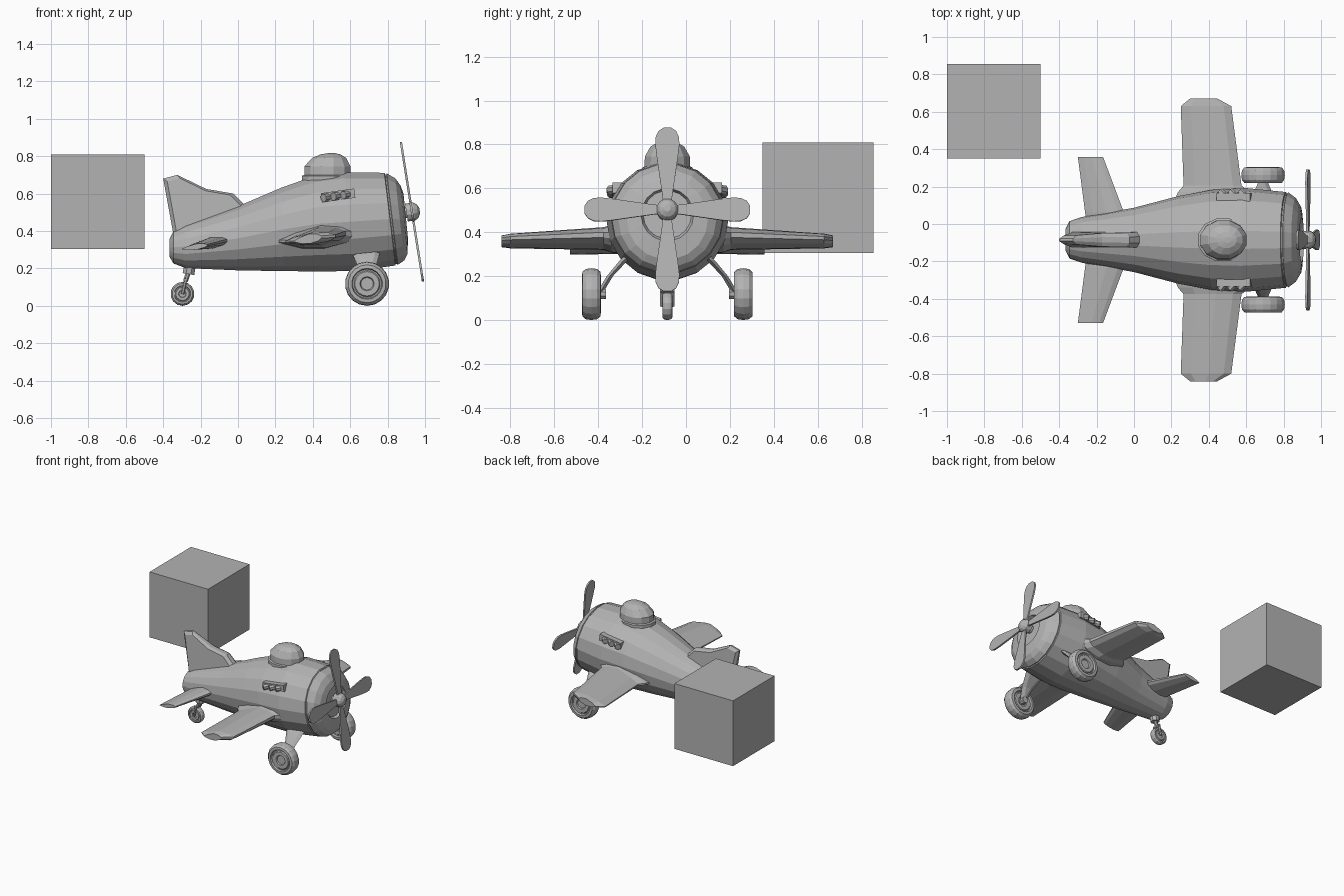
import bpy, bmesh, math
from mathutils import Vector, Matrix

if "Cube" in bpy.data.objects:
    bpy.data.objects.remove(bpy.data.objects["Cube"])

YC = -0.085                                   # centreline of the aeroplane
grey = bpy.data.materials.new("plain grey")
grey.diffuse_color = (0.45, 0.45, 0.45, 1)
grey.use_nodes = True
grey.node_tree.nodes["Principled BSDF"].inputs["Base Color"].default_value = grey.diffuse_color


def finish(name, bm, smooth=None):
    bmesh.ops.recalc_face_normals(bm, faces=bm.faces)
    me = bpy.data.meshes.new(name)
    bm.to_mesh(me)
    bm.free()
    me.materials.append(grey)
    ob = bpy.data.objects.new(name, me)
    bpy.context.collection.objects.link(ob)
    if smooth:
        me.shade_smooth()
        me.set_sharp_from_angle(angle=math.radians(smooth))
    return ob


def loft(bm, rings, closed=False):
    """Skin a list of point rings; cap the ends unless it closes on itself."""
    vs = [[bm.verts.new(p) for p in r] for r in rings]
    n = len(vs[0])
    pairs = list(zip(vs, vs[1:])) + ([(vs[-1], vs[0])] if closed else [])
    for a, b in pairs:
        for i in range(n):
            j = (i + 1) % n
            bm.faces.new((a[i], a[j], b[j], b[i]))
    if not closed:
        bm.faces.new(vs[0])
        bm.faces.new(vs[-1])


def lathe(bm, profile, n, place):
    """Spin (along, radius) points round local z, moved by matrix place."""
    loft(bm, [[place @ Vector((r * math.cos(t), r * math.sin(t), h))
               for t in (2 * math.pi * (i + .5) / n for i in range(n))]
              for h, r in profile])


def tube(bm, a, b, r, n=8):
    a, b = Vector(a), Vector(b)
    rot = (b - a).to_track_quat('Z', 'Y').to_matrix().to_4x4()
    lathe(bm, [(0, r), ((b - a).length, r)], n, Matrix.Translation(a) @ rot)


# Fuselage: x, top z, bottom z, half width, backward lean
stations = [(-.365, .36, .26, .06, 0), (-.345, .40, .225, .10, 0),
            (-.28, .435, .2, .122, 0), (0, .535, .187, .172, 0),
            (.24, .635, .182, .235, .04), (.42, .695, .18, .268, .08),
            (.60, .718, .182, .277, .12), (.812, .715, .212, .256, .12),
            (.815, .707, .220, .248, .12), (.822, .707, .220, .248, .12),
            (.825, .712, .215, .254, .12), (.865, .685, .24, .224, .11),
            (.888, .645, .275, .185, .1), (.897, .60, .36, .12, .1),
            (.877, .59, .37, .11, .1)]
bm = bmesh.new()
rings = []
for x, zt, zb, ry, lean in stations:
    zc, rz = (zt + zb) / 2, (zt - zb) / 2
    rings.append([(x - lean * rz * math.sin(t), YC + ry * math.cos(t), zc + rz * math.sin(t))
                  for t in (math.pi * i / 9 for i in range(18))])
loft(bm, rings)
finish("fuselage", bm)

# Canopy: height, x half size, y half size, centre x
bm = bmesh.new()
loft(bm, [[(cx + rx * math.cos(t), YC + ry * math.sin(t), z)
           for t in (math.pi * (i + .5) / 6 for i in range(12))]
          for z, rx, ry, cx in [(.62, .138, .118, .475), (.695, .138, .118, .475),
                                (.70, .128, .108, .478), (.745, .128, .106, .478),
                                (.79, .095, .08, .487), (.81, .055, .045, .495),
                                (.816, .02, .016, .5)]])
finish("canopy", bm)


def airfoil(y, le, te, z_le, z_te, th):
    """Closed eight-point section from leading to trailing edge."""
    pts = []
    for f, h in [(0, .12), (.15, .38), (.45, .55), (.8, .3), (1, .06),
                 (1, -.06), (.7, -.4), (.4, -.5), (.1, -.35), (0, -.12)]:
        pts.append(Vector((le + (te - le) * f, YC + y, z_le + (z_te - z_le) * f + th * h)))
    return pts


# Wings and tailplanes, mirrored about the centreline
surfaces = {
    "wing": [(.17, .63, .20, .385, .345, .13), (.255, .62, .235, .385, .345, .12),
             (.29, .575, .265, .388, .346, .098), (.715, .52, .25, .373, .342, .062),
             (.756, .445, .30, .368, .345, .05)],
    "tailplane": [(.06, -.03, -.25, .35, .315, .06), (.15, -.055, -.262, .35, .315, .058),
                  (.443, -.165, -.30, .325, .303, .03)]}
for name, secs in surfaces.items():
    for side, label in ((1, "left"), (-1, "right")):
        bm = bmesh.new()
        loft(bm, [airfoil(side * s[0], *s[1:]) for s in secs])
        finish(f"{label}_{name}", bm)

# Tail fin: side outline with a thickness that shrinks upwards
outline = [(-.40, .68, .01), (-.325, .70, .012), (-.17, .625, .024), (-.025, .60, .026),
           (.04, .535, .03), (.04, .48, .03), (-.25, .36, .045), (-.345, .38, .03)]
bm = bmesh.new()
inner = [(x * .9 - .018, z * .9 + .052, t + .012) for x, z, t in outline]
loft(bm, [[(x, YC - t, z) for x, z, t in inner], [(x, YC - t * .6, z) for x, z, t in outline],
          [(x, YC + t * .6, z) for x, z, t in outline], [(x, YC + t, z) for x, z, t in inner]])
finish("tail_fin", bm)


def wheel(name, x, y, z, r, w, n=18):
    """Rounded tyre with a recessed hub on both sides."""
    half = [(.32, .0), (.32, .28), (.42, .32), (.42, .55), (.34, .6), (.34, .66),
            (.5, .7), (.48, .86), (.3, .97)]
    prof = [(-h * w, max(q, .02) * r) for h, q in half] + [(0, r)]
    prof += [(h * w, max(q, .02) * r) for h, q in reversed(half)]
    bm = bmesh.new()
    lathe(bm, prof, n, Matrix.Translation((x, y, z)) @ Matrix.Rotation(math.pi / 2, 4, 'X'))
    finish(name, bm)


# Landing gear
for s, label in ((1, "left"), (-1, "right")):
    wheel(f"{label}_main_wheel", .69, YC + s * .346, .118, .118, .086)
    bm = bmesh.new()
    rings = []
    for y, z, x0, x1, t in [(.14, .33, .59, .775, .02), (.2, .27, .615, .755, .018),
                            (.262, .2, .645, .735, .014), (.31, .12, .665, .715, .014)]:
        a, b = YC + s * (y - t), YC + s * (y + t)
        rings.append([(x0, YC + s * y, z), (x0 + .025, a, z), (x1 - .025, a, z),
                      (x1, YC + s * y, z), (x1 - .025, b, z), (x0 + .025, b, z)])
    loft(bm, rings)
    tube(bm, (.69, YC + s * .28, .118), (.69, YC + s * .37, .118), .025)
    finish(f"{label}_gear_leg", bm)

wheel("tail_wheel", -.297, YC, .064, .064, .046, 14)
bm = bmesh.new()
tube(bm, (-.255, YC, .23), (-.265, YC, .17), .034)
tube(bm, (-.262, YC, .19), (-.28, YC, .135), .014)
tube(bm, (-.28, YC - .03, .135), (-.28, YC + .03, .135), .012)
for s in (1, -1):
    tube(bm, (-.28, YC + s * .025, .14), (-.297, YC + s * .025, .062), .009, 6)
finish("tail_wheel_fork", bm)

# Exhaust stacks: a backing plate with three stub pipes on each side
for s, label in ((1, "left"), (-1, "right")):
    bm = bmesh.new()
    m = Matrix.Translation((.535, YC + s * .225, .59)) @ Matrix.Rotation(-.14, 4, 'Y')
    bmesh.ops.create_cube(bm, size=1, matrix=m @ Matrix.Diagonal((.18, .05, .05, 1)))
    for i in (-1, 0, 1):
        x, z = .535 + i * .053, .588 + i * .0075
        tube(bm, (x + .02, YC + s * .215, z + .004), (x - .025, YC + s * .262, z - .004), .022)
    finish(f"{label}_exhaust", bm)

# Propeller: four paddle blades around a tilted hub
tilt = Matrix.Translation((.93, YC, .503)) @ Matrix.Rotation(-math.radians(9), 4, 'Y')
blade = [(.02, .02), (.06, .022), (.15, .035), (.24, .048), (.30, .055), (.335, .053),
         (.362, .04), (.377, .018)]
bm = bmesh.new()
for k in range(4):
    m = tilt @ Matrix.Rotation(k * math.pi / 2, 4, 'X')
    pts = [(w, r) for r, w in blade] + [(-w, r) for r, w in reversed(blade)]
    loft(bm, [[m @ Vector((d, y, z)) for y, z in pts] for d in (-.006, .006)])
finish("propeller_blades", bm)
bm = bmesh.new()
lathe(bm, [(-.06, .03), (-.03, .03), (-.03, .05), (.012, .05), (.03, .038), (.042, .015)], 12,
      tilt @ Matrix.Rotation(math.pi / 2, 4, 'Y'))
finish("propeller_hub", bm)

# Separate cube
bm = bmesh.new()
bmesh.ops.create_cube(bm, size=1, matrix=Matrix.Translation((-.75, .602, .557))
                      @ Matrix.Diagonal((.5, .506, .504, 1)))
finish("cube", bm)
